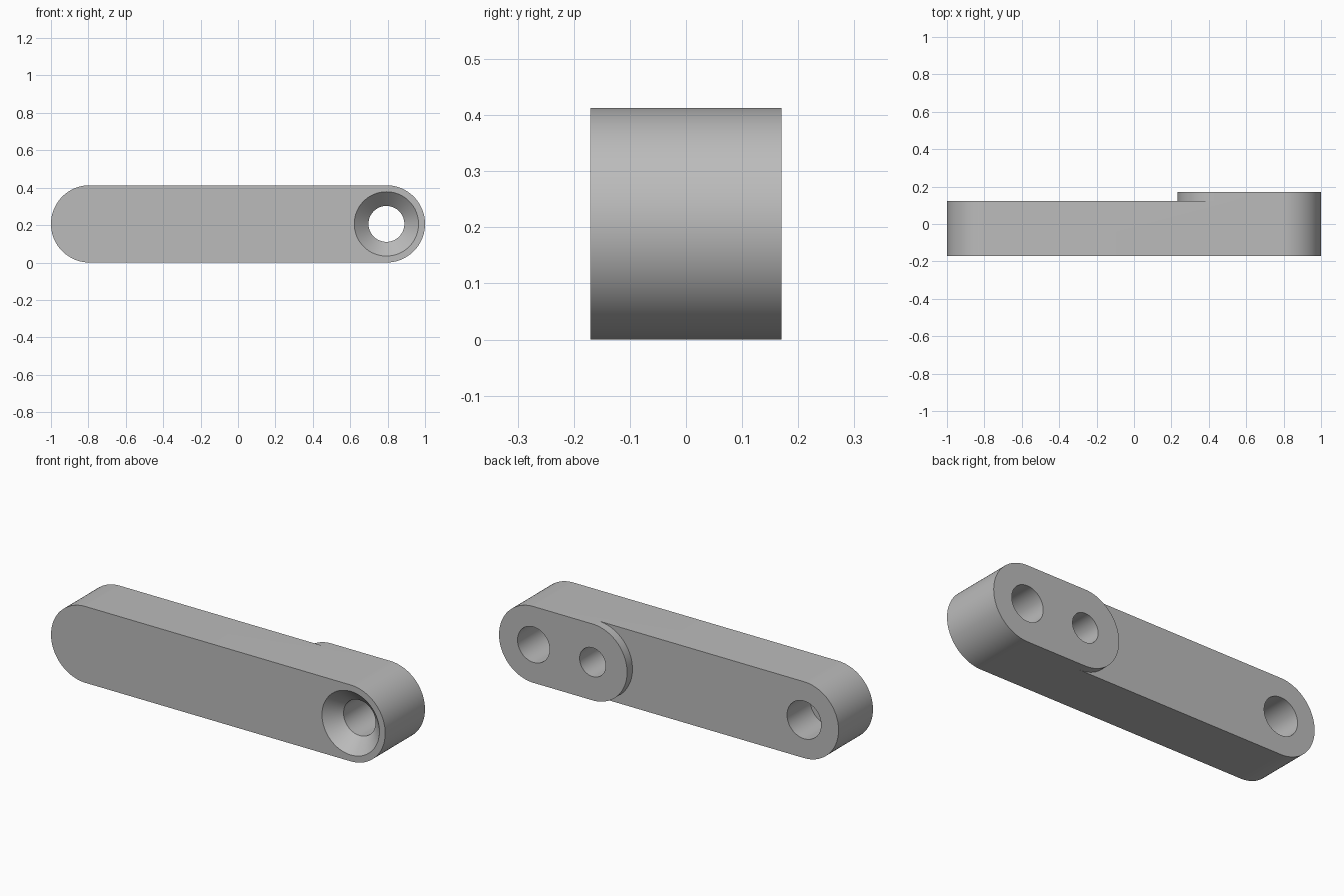
import bpy, bmesh, math

if "Cube" in bpy.data.objects:
    bpy.data.objects.remove(bpy.data.objects["Cube"], do_unlink=True)

R = 0.2065                          # radius of the rounded ends
FRONT, STEP, BACK = -0.17, 0.124, 0.17
END = 1 - R                         # centre of each rounded end
PAD_X = 0.44                        # centre of the pad's inner end
FLOOR = -0.075                      # bottom of the blind holes

grey = bpy.data.materials.new("plain grey")
grey.use_nodes = True
colour = (0.5, 0.5, 0.5, 1)
grey.diffuse_color = colour
grey.node_tree.nodes["Principled BSDF"].inputs["Base Color"].default_value = colour


def loft(name, rings):
    """Solid through matching (outline, y) rings, capped at both ends."""
    bm = bmesh.new()
    loops = [[bm.verts.new((x, y, z)) for x, z in outline] for outline, y in rings]
    for a, b in zip(loops, loops[1:]):
        for i in range(len(a)):
            j = (i + 1) % len(a)
            bm.faces.new((a[i], a[j], b[j], b[i]))
    bm.faces.new(loops[0])
    bm.faces.new(loops[-1])
    bmesh.ops.recalc_face_normals(bm, faces=bm.faces)
    mesh = bpy.data.meshes.new(name)
    bm.to_mesh(mesh)
    bm.free()
    mesh.materials.append(grey)
    obj = bpy.data.objects.new(name, mesh)
    bpy.context.collection.objects.link(obj)
    return obj


def arc(cx, r, start, sweep, n):
    angles = [start + sweep * i / n for i in range(n + 1)]
    return [(cx + r * math.cos(a), R + r * math.sin(a)) for a in angles]


def slot(x0, x1):
    return (arc(x1, R, -math.pi / 2, math.pi, 48)
            + arc(x0, R, math.pi / 2, math.pi, 48))


def circle(cx, r):
    return arc(cx, r, 0, 2 * math.pi, 64)[:-1]


def combine(target, other, operation):
    mod = target.modifiers.new(operation.title(), "BOOLEAN")
    mod.object, mod.operation, mod.solver = other, operation, "EXACT"
    bpy.context.view_layer.objects.active = target
    bpy.ops.object.modifier_apply(modifier=mod.name)
    bpy.data.objects.remove(other, do_unlink=True)


# Long arm with a raised pad on the back
arm = loft("link_arm", [(slot(-END, END), FRONT), (slot(-END, END), STEP)])
pad = loft("raised_pad", [(slot(PAD_X, END), STEP), (slot(PAD_X, END), BACK)])
combine(arm, pad, "UNION")

# Through hole with a 45 degree countersink on the front
sink, bore, over = 0.172, 0.096, 0.02
combine(arm, loft("countersunk_hole", [
    (circle(END, sink + over), FRONT - over),
    (circle(END, bore), FRONT + sink - bore),
    (circle(END, bore), BACK + over)]), "DIFFERENCE")

# Blind holes from the back
for name, x, r in (("pad_hole", PAD_X, 0.078), ("end_hole", -END, 0.102)):
    combine(arm, loft(name, [(circle(x, r), FLOOR), (circle(x, r), BACK + over)]),
            "DIFFERENCE")

# Smooth curves, sharp edges
bpy.ops.object.select_all(action="DESELECT")
arm.select_set(True)
bpy.context.view_layer.objects.active = arm
bpy.ops.object.shade_smooth_by_angle(angle=math.radians(30))
